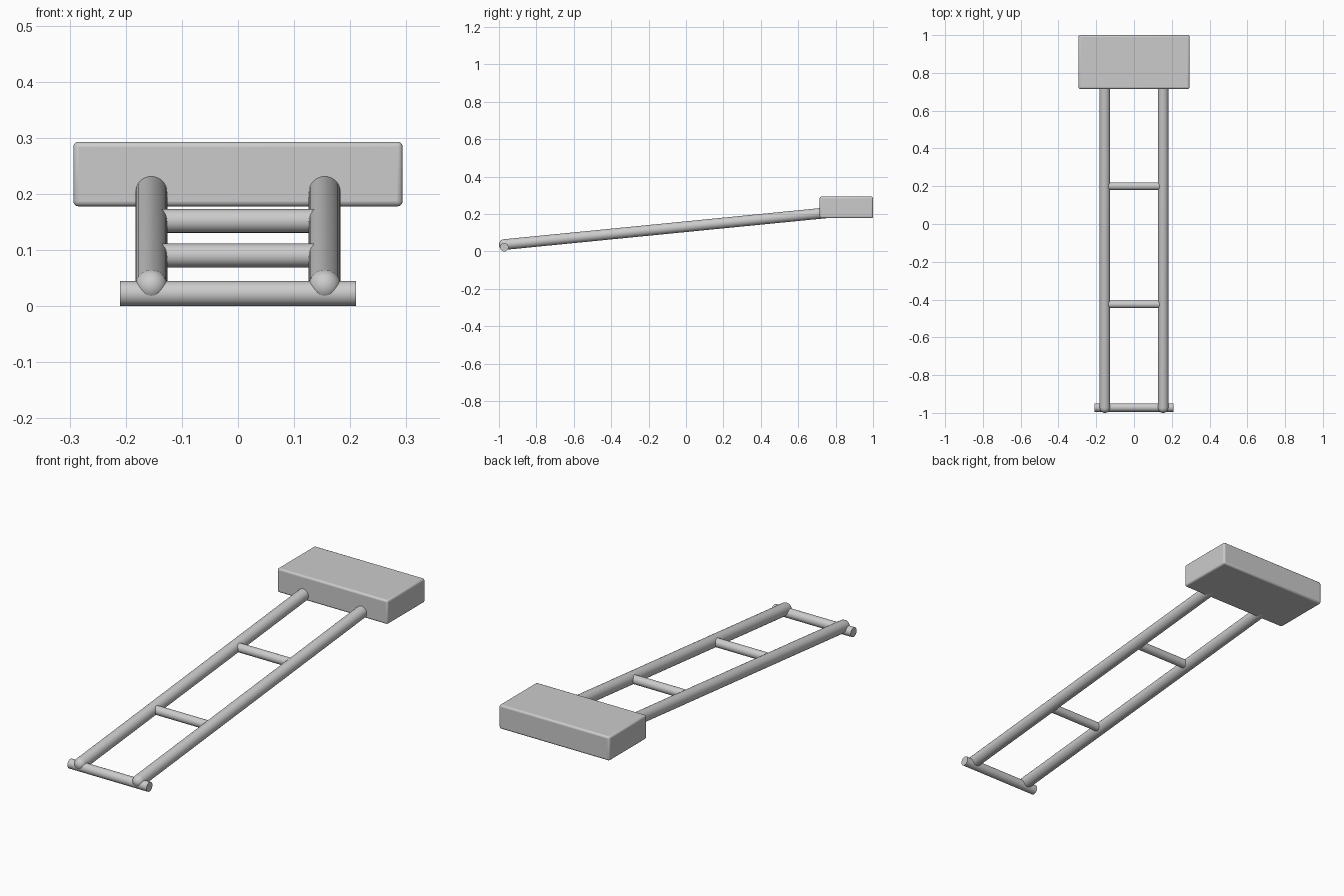
import bpy, bmesh, math
from mathutils import Vector

if "Cube" in bpy.data.objects:
    bpy.data.objects.remove(bpy.data.objects["Cube"])


def rod(name, start, end, radius, domed=False, sides=32):
    """Round bar between two points, optionally with a hemispherical start."""
    start, end = Vector(start), Vector(end)
    length = (end - start).length
    if domed:
        arc = [math.pi / 2 * i / 8 for i in range(9)]
        profile = [(radius * math.sin(a), -radius * math.cos(a)) for a in arc]
    else:
        profile = [(0, 0), (radius, 0)]
    profile += [(radius, length), (0, length)]

    # Revolve the profile around the rod's axis
    bm = bmesh.new()
    verts = [bm.verts.new((r, 0, z)) for r, z in profile]
    edges = [bm.edges.new(pair) for pair in zip(verts, verts[1:])]
    bmesh.ops.spin(bm, geom=verts + edges, cent=(0, 0, 0), axis=(0, 0, 1),
                   angle=2 * math.pi, steps=sides)
    bmesh.ops.remove_doubles(bm, verts=bm.verts, dist=1e-5)
    bmesh.ops.recalc_face_normals(bm, faces=bm.faces)
    mesh = bpy.data.meshes.new(name)
    bm.to_mesh(mesh)
    bm.free()

    obj = bpy.data.objects.new(name, mesh)
    bpy.context.collection.objects.link(obj)
    obj.location = start
    obj.rotation_mode = 'QUATERNION'
    obj.rotation_quaternion = (end - start).to_track_quat('Z', 'Y')
    smooth(obj)
    return obj


def smooth(obj):
    bpy.ops.object.select_all(action='DESELECT')
    obj.select_set(True)
    bpy.context.view_layer.objects.active = obj
    bpy.ops.object.shade_smooth_by_angle(angle=math.radians(35))


FRONT_Y, FRONT_Z, SLOPE = -0.9715, 0.0365, 0.0985
RAIL_X, RAIL_R = 0.1545, 0.0285


def rail_z(y):
    return FRONT_Z + (y - FRONT_Y) * SLOPE


# Two sloping side rails, rounded at the front, ending inside the block
for side, x in (("left", -RAIL_X), ("right", RAIL_X)):
    rod(side + "_rail", (x, FRONT_Y, FRONT_Z), (x, 0.80, rail_z(0.80)),
        RAIL_R, domed=True)

# Two rungs between the rails
for name, y in (("front_rung", -0.425), ("back_rung", 0.20)):
    rod(name, (-RAIL_X, y, rail_z(y)), (RAIL_X, y, rail_z(y)), 0.021)

# Wider foot bar resting on the ground
rod("foot_bar", (-0.21, -0.9715, 0.0225), (0.21, -0.9715, 0.0225), 0.0225)

# Block at the raised end, with softened edges
bpy.ops.mesh.primitive_cube_add(size=1, location=(0, 0.8575, 0.2355))
block = bpy.context.object
block.name = "end_block"
block.scale = (0.587, 0.285, 0.115)
bpy.ops.object.transform_apply(location=False, rotation=False, scale=True)
bevel = block.modifiers.new("soft_edges", 'BEVEL')
bevel.width = 0.009
bevel.segments = 3
smooth(block)
